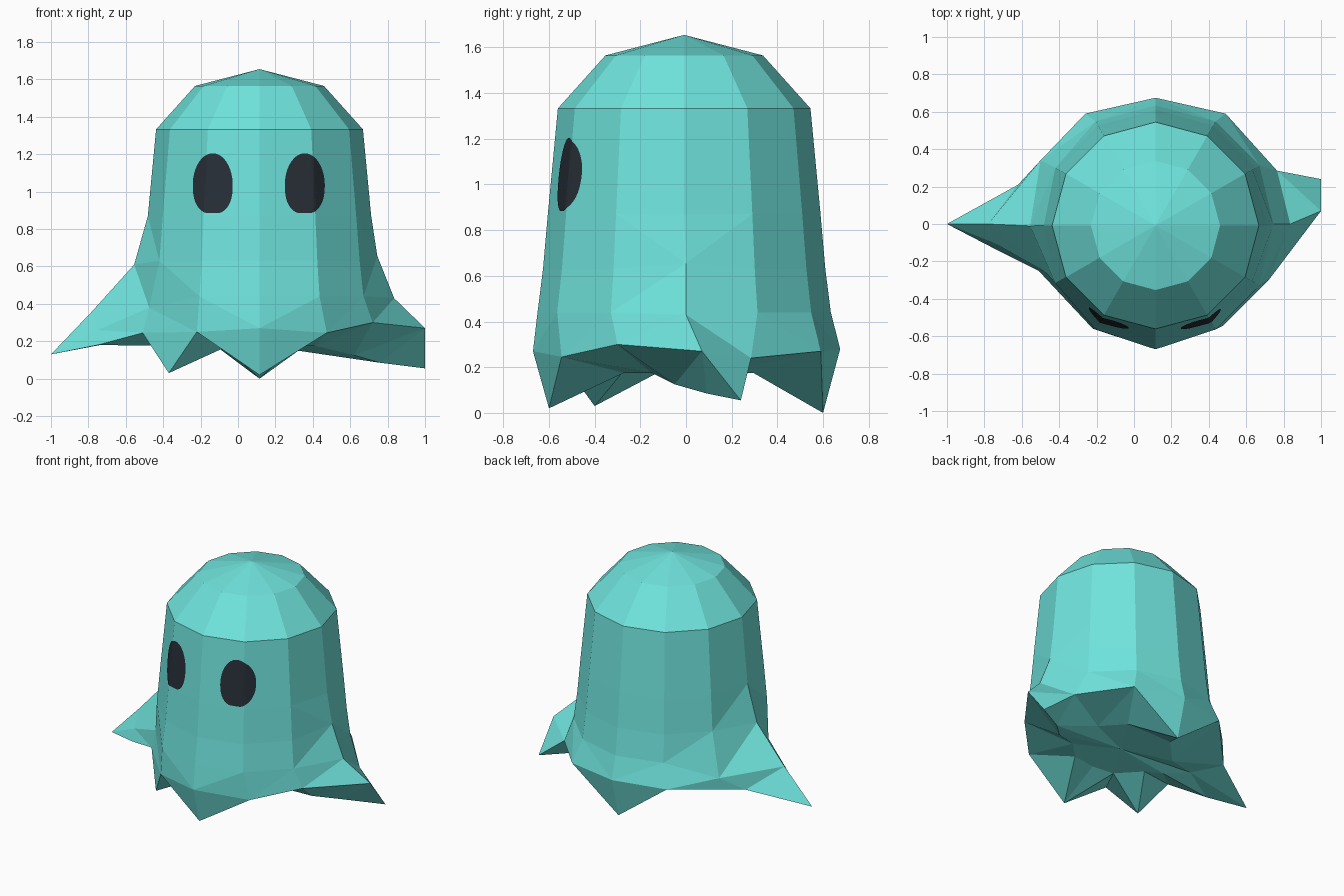
import bpy, bmesh, math
from mathutils import Vector
from mathutils.bvhtree import BVHTree

if "Cube" in bpy.data.objects:
    bpy.data.objects.remove(bpy.data.objects["Cube"])

CX, CY, N = 0.115, -0.008, 12


def material(name, rgb):
    m = bpy.data.materials.new(name)
    m.diffuse_color = (*rgb, 1)
    m.use_nodes = True
    m.node_tree.nodes["Principled BSDF"].inputs["Base Color"].default_value = m.diffuse_color
    return m


def finish(bm, name, mat):
    me = bpy.data.meshes.new(name)
    bm.to_mesh(me)
    me.materials.append(mat)
    ob = bpy.data.objects.new(name, me)
    bpy.context.collection.objects.link(ob)
    return ob


teal = material("teal cloth", (0.16, 0.77, 0.72))
dark = material("dark eye", (0.02, 0.028, 0.038))

# Sheet: domed 12-sided rings from the top down
bm = bmesh.new()
apex = bm.verts.new((CX, CY, 1.655))
rings = []
for r, z in [(0.345, 1.565), (0.553, 1.333), (0.597, 0.87), (0.618, 0.63), (0.642, 0.44)]:
    rings.append([bm.verts.new((CX + r * math.cos(i * math.tau / N),
                                CY + r * math.sin(i * math.tau / N), z)) for i in range(N)])
# ridges of the two arms and the cloth beside the left one
rings[3][0].co = (0.745, 0, 0.655)
rings[3][6].co = (-0.555, -0.01, 0.61)
rings[4][0].co = (0.835, 0, 0.43)
rings[4][5].co = (-0.50, 0.34, 0.33)
rings[4][6].co = (-0.78, 0, 0.36)
rings[4][7].co = (-0.475, -0.255, 0.38)

# Hem, one point per column, starting at the right arm
hem = [bm.verts.new(p) for p in [
    (1.0, 0.07, 0.27), (0.765, 0.285, 0.24), (0.49, 0.59, 0.27), (CX, 0.675, 0.28),
    (-0.26, 0.59, 0.28), (-0.62, 0.21, 0.23), (-1.0, 0.0, 0.13), (-0.51, -0.25, 0.245),
    (-0.22, -0.56, 0.25), (CX, -0.67, 0.27), (0.475, -0.545, 0.245), (0.72, -0.3, 0.30)]]
rings.append(hem)
for i in range(N):
    j = (i + 1) % N
    bm.faces.new((apex, rings[0][i], rings[0][j]))
    for a, b in zip(rings, rings[1:]):
        if b is hem and i == 6:
            continue
        bm.faces.new((a[i], b[i], b[j], a[j]))

# Front fold of the left arm: a crease above a narrow turned-down edge
crease = bm.verts.new((-0.75, -0.10, 0.26))
arm_l = bm.verts.new((-0.75, -0.13, 0.18))
ridge, side = rings[4][6], rings[4][7]
for tri in [(ridge, hem[6], crease), (ridge, crease, side), (side, crease, hem[7]),
            (crease, hem[6], arm_l), (crease, arm_l, hem[7])]:
    bm.faces.new(tri)

# Hanging tips below the hem
arm_r, back, front_l, front = [bm.verts.new(p) for p in [
    (1.0, 0.24, 0.055), (CX, 0.60, 0.0), (-0.37, -0.40, 0.03), (CX, -0.60, 0.02)]]
for a, t, b in [(0, arm_r, 1), (2, back, 3), (3, back, 4),
                (7, front_l, 8), (8, front, 9), (9, front, 10)]:
    bm.faces.new((hem[a], t, hem[b]))

# Underside: folds running from the hem in to the middle
loop = [hem[0], arm_r, hem[1], hem[2], back, hem[4], hem[5], hem[6], arm_l,
        hem[7], front_l, hem[8], front, hem[10], hem[11]]
mid = Vector((CX, 0, 0.18))
centre = bm.verts.new(mid)
special = {hem[0]: (0.62, -0.05, 0.125), arm_r: (0.76, 0.09, 0.085), hem[6]: (-0.5, 0.0, 0.225)}
inner = []
for v in loop:
    p = v.co.lerp(mid, 0.5)
    p.z = 0.175
    inner.append(bm.verts.new(special.get(v, p)))
for i in range(len(loop)):
    j = (i + 1) % len(loop)
    bm.faces.new((loop[i], inner[i], inner[j], loop[j]))
    bm.faces.new((inner[i], centre, inner[j]))
bmesh.ops.triangulate(bm, faces=[f for f in bm.faces if len(f.verts) == 4
                                 and min(v.co.z for v in f.verts) < 0.8])
bmesh.ops.recalc_face_normals(bm, faces=bm.faces)
tree = BVHTree.FromBMesh(bm)
finish(bm, "sheet_body", teal)
bm.free()


# Eyes: flat-bottomed ovals laid on the front of the sheet
def eye(name, x0):
    em = bmesh.new()
    cols, rows, grid = 20, 4, []
    for i in range(cols + 1):
        t = -math.cos(math.pi * (i + 0.3) / (cols + 0.6))
        top = 1.035 + 0.17 * math.sqrt(1 - t * t)
        low = max(0.885, 1.035 - 0.155 * (1 - abs(t) ** 2.4) ** (1 / 2.4))
        col = []
        for k in range(rows + 1):
            o = Vector((x0 + 0.107 * t, -2, low + (top - low) * k / rows))
            hit = tree.ray_cast(o, Vector((0, 1, 0)))[0]
            col.append(em.verts.new(hit + Vector((0, -0.004, 0))))
        grid.append(col)
    for a, b in zip(grid, grid[1:]):
        for k in range(rows):
            em.faces.new((a[k], b[k], b[k + 1], a[k + 1]))
    finish(em, name, dark)
    em.free()


eye("left_eye", -0.135)
eye("right_eye", 0.357)
